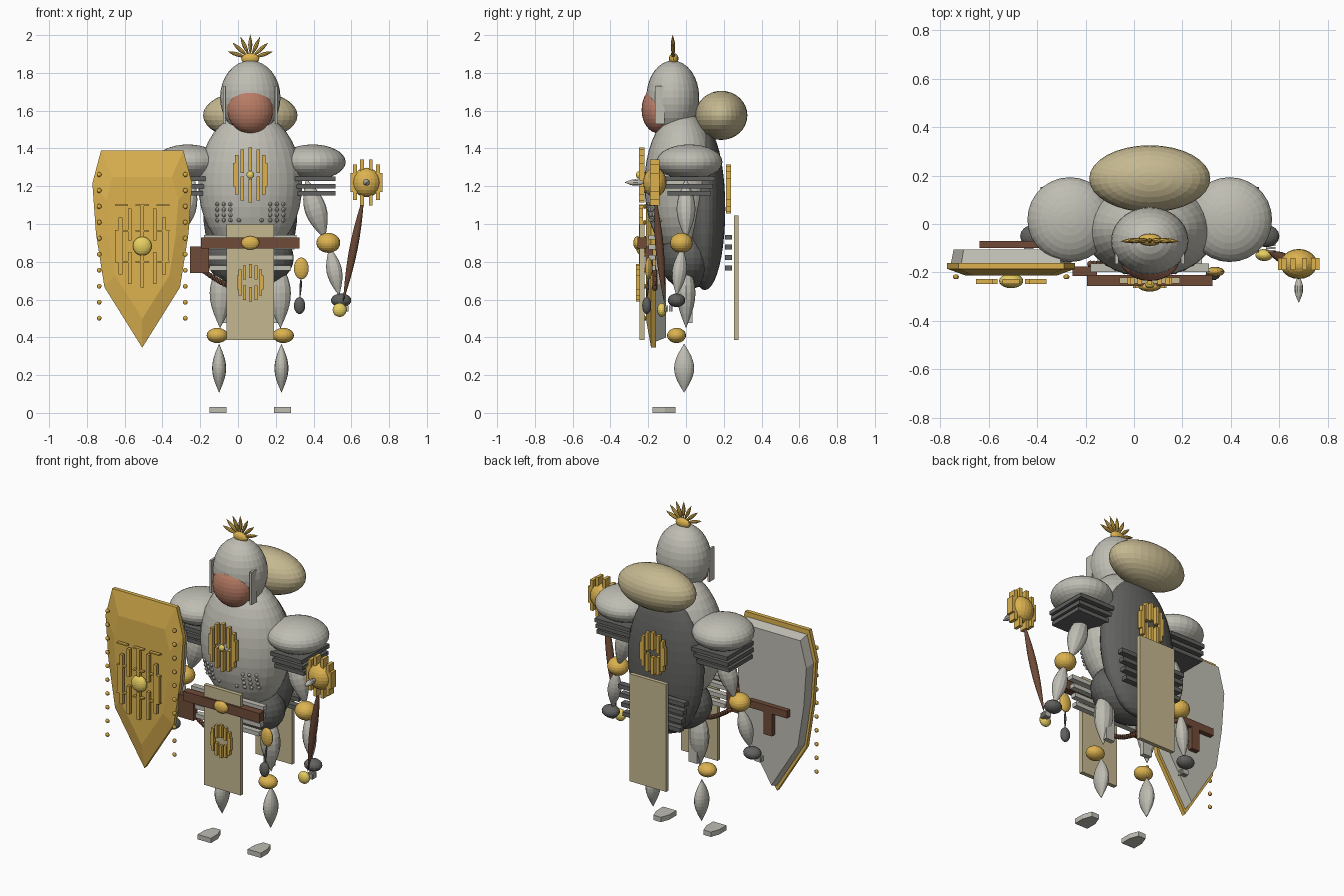
import bpy, bmesh, math
from mathutils import Vector

if "Cube" in bpy.data.objects:
    bpy.data.objects.remove(bpy.data.objects["Cube"])

CX = 0.065  # body centre line


def mat(name, r, g, b):
    m = bpy.data.materials.new(name)
    m.diffuse_color = (r, g, b, 1)
    m.use_nodes = True
    m.node_tree.nodes["Principled BSDF"].inputs["Base Color"].default_value = m.diffuse_color
    return m


GOLD = mat("gold", .72, .45, .08)
BRIGHT = mat("bright_gold", .8, .62, .12)
TAN = mat("tan_cloth", .56, .48, .28)
BROWN = mat("leather", .16, .07, .04)
DARK = mat("dark_iron", .12, .12, .115)
SKIN = mat("skin", .48, .2, .13)
PALE = mat("pale_steel", .52, .51, .45)


def finish(name, bm, m):
    bmesh.ops.recalc_face_normals(bm, faces=bm.faces[:])
    me = bpy.data.meshes.new(name)
    bm.to_mesh(me)
    bm.free()
    o = bpy.data.objects.new(name, me)
    bpy.context.collection.objects.link(o)
    me.materials.append(m)
    return o


def ball(name, c, r, m, seg=28, rings=16):
    bm = bmesh.new()
    bmesh.ops.create_uvsphere(bm, u_segments=seg, v_segments=rings, radius=1)
    for v in bm.verts:
        v.co = Vector([c[i] + v.co[i] * r[i] for i in range(3)])
    return finish(name, bm, m)


def box(name, c, s, m):
    bm = bmesh.new()
    bmesh.ops.create_cube(bm, size=1)
    for v in bm.verts:
        v.co = Vector([c[i] + v.co[i] * s[i] for i in range(3)])
    return finish(name, bm, m)


def spindle(name, a, b, rx, ry, m, seg=12, rings=10, tip=0.0):
    """Pointed limb between a and b; tip=.5 makes a spike that is widest at a."""
    a, b = Vector(a), Vector(b)
    q = (b - a).to_track_quat('Z', 'Y')
    bm = bmesh.new()
    loops = []
    for i in range(rings + 1):
        t = i / rings
        k = max(math.sin(math.pi * (tip + t * (1 - tip))), .02)
        mid = a.lerp(b, t)
        loops.append([bm.verts.new(mid + q @ Vector((
            rx * k * math.cos(2 * math.pi * j / seg),
            ry * k * math.sin(2 * math.pi * j / seg), 0))) for j in range(seg)])
    for u, w in zip(loops, loops[1:]):
        for j in range(seg):
            bm.faces.new((u[j], u[(j + 1) % seg], w[(j + 1) % seg], w[j]))
    bm.faces.new(loops[0])
    bm.faces.new(loops[-1])
    return finish(name, bm, m)


def prism(name, loops, m):
    """Skin a stack of equal outlines."""
    bm = bmesh.new()
    rows = [[bm.verts.new(p) for p in l] for l in loops]
    n = len(rows[0])
    for u, w in zip(rows, rows[1:]):
        for j in range(n):
            bm.faces.new((u[j], u[(j + 1) % n], w[(j + 1) % n], w[j]))
    bm.faces.new(rows[0])
    bm.faces.new(rows[-1])
    return finish(name, bm, m)


def sun(name, c, r, w, h, d, n=12):
    """Ring of upright bars forming a round emblem."""
    for i in range(n):
        a = 2 * math.pi * i / n
        box(name, (c[0] + r * math.cos(a), c[1], c[2] + r * math.sin(a)), (w, d, h), GOLD)


# head, face, cheek guards and crest
ball("helmet", (CX, -.07, 1.67), (.16, .14, .195), PALE)
ball("face", (CX, -.145, 1.605), (.122, .09, .125), SKIN)
for s in (-1, 1):
    box("cheek_guard", (CX + s * .137, -.14, 1.63), (.014, .05, .2), PALE)
ball("crest_base", (CX, -.065, 1.875), (.048, .025, .03), GOLD, 16, 10)
for i in range(7):
    a = math.radians(-72 + 24 * i)
    d = Vector((math.sin(a), -.05, math.cos(a)))
    p = Vector((CX, -.065, 1.875))
    spindle("crest_ray", p + d * .02, p + d * .127, .011, .011, GOLD, 8, 6)

# torso, back shell, pelvis and bedroll
TC, TR = (CX, -.02, 1.21), (.275, .2, .385)
ball("torso", TC, TR, PALE, 32, 20)
ball("back_shell", (CX, .1, 1.08), (.25, .108, .43), DARK, 32, 20)
ball("pelvis", (CX, .01, .82), (.23, .15, .165), DARK)
ball("bedroll", (CX, .187, 1.575), (.25, .138, .13), TAN, 32, 16)
for s in (-1, 1):
    for dx in (.06, .105, .14, .175):
        for z in (1.02, 1.048, 1.076, 1.105):
            if dx < .08 and z > 1.03:
                continue
            k = 1 - (dx / TR[0]) ** 2 - ((z - TC[2]) / TR[2]) ** 2
            ball("chest_rivet", (CX + s * dx, TC[1] - TR[1] * math.sqrt(k), z),
                 (.011, .011, .011), PALE, 8, 6)

# emblems on chest, tabard and back
sun("chest_emblem", (CX, -.235, 1.26), .083, .018, .125, .028)
ball("chest_stud", (CX, -.25, 1.26), (.02, .015, .02), BRIGHT, 12, 8)
sun("tabard_emblem", (CX, -.255, .69), .062, .016, .075, .02)
sun("back_emblem", (CX, .225, 1.185), .075, .018, .11, .025)

# tabards, waist lames, belt
box("front_tabard", (CX, -.233, .693), (.25, .025, .615), TAN)
box("back_tabard", (CX, .266, .715), (.25, .024, .66), TAN)
for i, z in enumerate((.93, .878, .822, .767)):
    w = .49 - .02 * i
    box("front_lame", (CX, -.18, z), (w, .035, .026), PALE)
    box("back_lame", (CX, .225, z), (w - .04, .038, .026), DARK)
box("belt", (CX, -.233, .9), (.52, .046, .058), BROWN)
ball("buckle", (CX, -.257, .9), (.048, .022, .036), GOLD, 16, 10)
box("belt_pouch", (-.203, -.195, .81), (.1, .04, .14), BROWN)
for i in range(14):
    t = i / 13
    ball("rope_bead", (-.18 + .2 * t, -.165, .75 - .09 * math.sin(t * math.pi * .5)),
         (.014, .014, .014), BROWN, 8, 6)
ball("hanging_charm", (.335, -.197, .765), (.039, .02, .058), GOLD, 16, 10)
spindle("charm_cord", (.335, -.197, .73), (.327, -.207, .6), .007, .007, DARK, 6, 4)
ball("charm_weight", (.326, -.208, .568), (.03, .024, .045), DARK, 16, 10)

# limbs, mirrored about the body centre line
for s in (-1, 1):
    X = lambda x: CX + s * (x - CX)
    ball("pauldron", (X(.395), .018, 1.328), (.175, .175, .093), PALE)
    for i, z in enumerate((1.24, 1.2, 1.162)):
        box("shoulder_lame", (X(.395), .018, z), (.24, .27 - .02 * i, .024), DARK)
    spindle("upper_arm", (X(.36), 0, 1.24), (X(.46), 0, .92), .05, .058, PALE)
    ball("elbow", (X(.478), -.025, .9), (.063, .06, .053), GOLD, 20, 12)
    spindle("forearm", (X(.485), -.02, .88), (X(.535), -.05, .62), .038, .042, PALE)
    ball("gauntlet", (X(.546), -.05, .596), (.054, .046, .036), DARK, 16, 10)
    for i in range(4):
        box("finger", (X(.565), -.075 - .012 * i, .553), (.04, .008, .03), PALE)
    spindle("thigh", (X(.215), 0, .82), (X(.225), 0, .45), .05, .06, PALE)
    box("tasset", (X(.2), .02, .6), (.06, .03, .25), PALE)
    ball("knee", (X(.24), -.05, .41), (.056, .05, .04), GOLD, 20, 12)
    spindle("shin", (X(.23), -.01, .365), (X(.23), -.01, .108), .037, .053, PALE, 16, 12)
    f = [(-.045, -.178), (.045, -.178), (.045, -.11), (.025, -.055), (-.025, -.055), (-.045, -.11)]
    prism("foot", [[(X(.235) + x, y, z) for x, y in f] for z in (0, .03)], PALE)

# mace
MC = (.68, -.165, 1.22)
ball("mace_head", MC, (.076, .062, .078), GOLD, 20, 12)
sun("mace_flange", MC, .075, .02, .1, .05, 10)
spindle("mace_spike", (.68, -.21, 1.22), (.68, -.325, 1.22), .018, .018, PALE, 10, 8)
spindle("mace_handle", (.67, -.165, 1.17), (.555, -.115, .58), .022, .022, BROWN, 12, 14)
ball("mace_pommel", (.538, -.128, .545), (.037, .025, .037), BRIGHT, 16, 10)

# shield: bevelled gold face, grey backing, straps
SX = -.507
half = [(0.218, 1.39), (.264, 1.215), (.245, .95), (.2, .665)]
outline = [(SX + x, z) for x, z in half] + [(SX, .345)] + [(SX - x, z) for x, z in reversed(half)]


def ring(y, k):
    return [(SX + (x - SX) * k, y, .89 + (z - .89) * k) for x, z in outline]


prism("shield_face", [ring(-.16, 1), ring(-.185, 1), ring(-.212, .72)], GOLD)
prism("shield_back", [ring(-.16, .94), ring(-.105, .9)], PALE)
box("shield_strap", (SX, -.085, .88), (.26, .03, .045), BROWN)
box("shield_grip", (SX, -.085, .8), (.055, .03, .16), BROWN)
for s in (-1, 1):
    for i in range(10):
        ball("shield_rivet", (SX + s * .228, -.218, 1.262 - .0845 * i),
             (.013, .01, .013), GOLD, 10, 6)

# shield emblem and boss
sun("shield_emblem", (SX, -.238, .883), .133, .02, .17, .02)
for z in (1.1, .965, .8):
    for x in (-.11, 0, .11):
        box("emblem_crossbar", (SX + x, -.238, z), (.07, .02, .008), GOLD)
ball("shield_boss", (SX, -.235, .883), (.05, .03, .05), BRIGHT, 20, 12)
